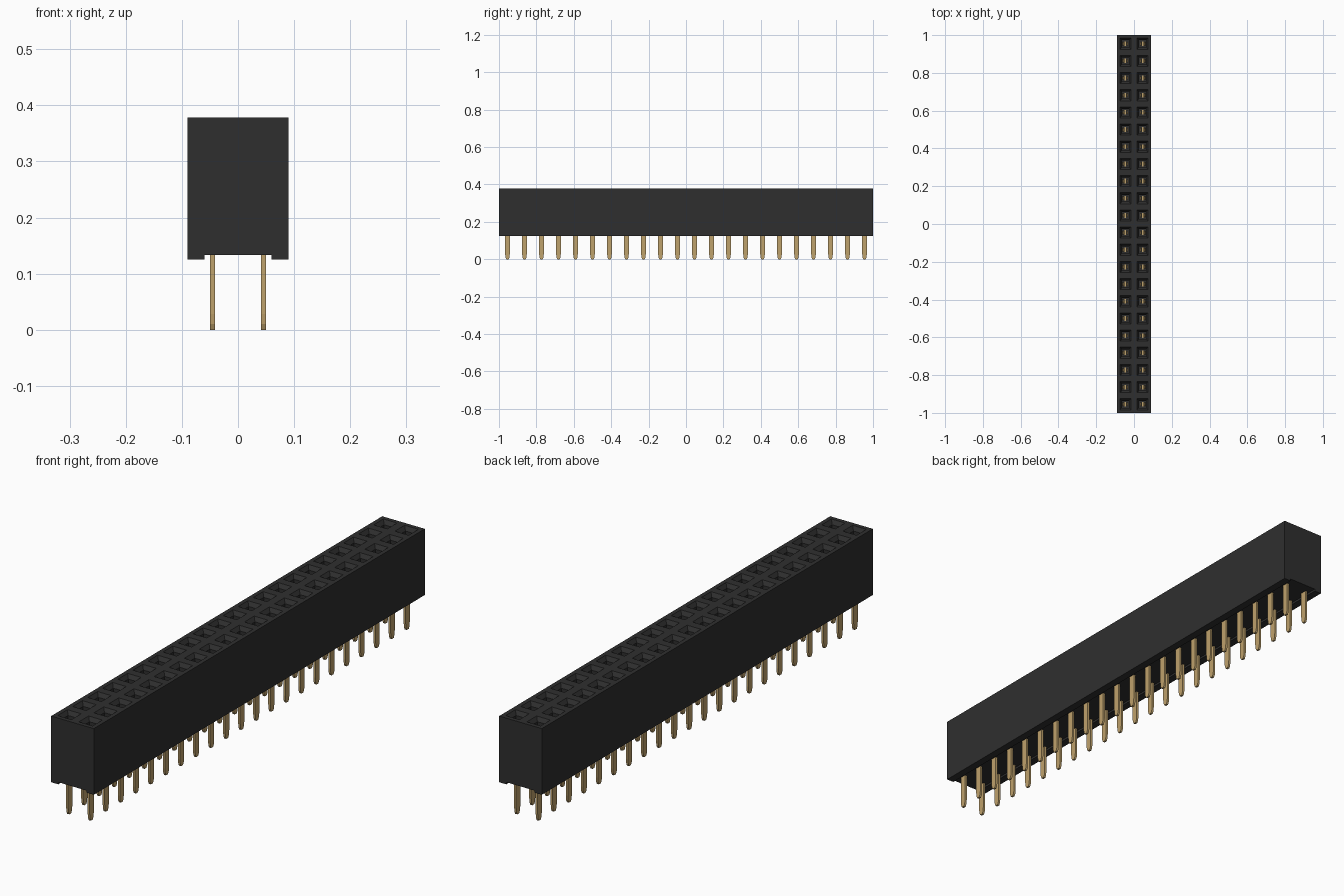
import bpy
import bmesh
from mathutils import Vector

cube = bpy.data.objects.get("Cube")
if cube:
    bpy.data.objects.remove(cube, do_unlink=True)

ROWS, PITCH = 22, 2 / 22
HALF_W = 0.09
BOTTOM, NOTCH, TOP = 0.125, 0.133, 0.378
WELL_FLOOR = 0.16
PIN_X = 0.0455


def material(name, rgb, rough, metal=0.0):
    m = bpy.data.materials.new(name)
    m.use_nodes = True
    m.diffuse_color = (*rgb, 1)
    node = m.node_tree.nodes["Principled BSDF"]
    node.inputs["Base Color"].default_value = (*rgb, 1)
    node.inputs["Roughness"].default_value = rough
    node.inputs["Metallic"].default_value = metal
    return m


BLACK = material("black plastic", (0.028, 0.028, 0.028), 0.6)
GOLD = material("gold metal", (0.52, 0.36, 0.15), 0.4)


def finish(name, bm, mat):
    mesh = bpy.data.meshes.new(name)
    bm.to_mesh(mesh)
    bm.free()
    mesh.materials.append(mat)
    obj = bpy.data.objects.new(name, mesh)
    bpy.context.collection.objects.link(obj)
    return obj


def prism(bm, outline, offset, cap_faces=True):
    """Extrude a closed outline along offset."""
    a = [bm.verts.new(p) for p in outline]
    b = [bm.verts.new(Vector(p) + Vector(offset)) for p in outline]
    n = len(a)
    faces = [bm.faces.new((a[i], a[(i + 1) % n], b[(i + 1) % n], b[i])) for i in range(n)]
    if cap_faces:
        faces += [bm.faces.new(a[::-1]), bm.faces.new(b)]
    bmesh.ops.recalc_face_normals(bm, faces=faces)
    return faces


# Housing: notched section run along the length, open at the top
bm = bmesh.new()
section = [(-HALF_W, TOP), (-HALF_W, BOTTOM), (-0.06, BOTTOM), (-0.06, NOTCH),
           (0.06, NOTCH), (0.06, BOTTOM), (HALF_W, BOTTOM), (HALF_W, TOP)]
shell = prism(bm, [(x, -1, z) for x, z in section], (0, 2, 0))
lid = [f for f in shell if f.calc_center_median().z > TOP - 0.001]
bmesh.ops.delete(bm, geom=lid, context='FACES_ONLY')

# Top deck: one cell per socket, each with a funnel mouth and a straight well
cells = []
for col in range(2):
    for row in range(ROWS):
        x0, x1 = (col - 1) * HALF_W, col * HALF_W
        y0, y1 = -1 + row * PITCH, -1 + (row + 1) * PITCH
        cells.append(bm.faces.new([bm.verts.new((x, y, TOP)) for x, y in
                                   ((x0, y0), (x1, y0), (x1, y1), (x0, y1))]))
bm.normal_update()
bmesh.ops.inset_individual(bm, faces=cells, thickness=0.016, use_even_offset=True)
bmesh.ops.inset_individual(bm, faces=cells, thickness=0.011, depth=-0.015, use_even_offset=True)
floors = bmesh.ops.extrude_discrete_faces(bm, faces=cells)["faces"]
for v in {v for f in floors for v in f.verts}:
    v.co.z = WELL_FLOOR
bmesh.ops.remove_doubles(bm, verts=bm.verts, dist=1e-5)
finish("socket_housing", bm, BLACK)

# Solder tails: thin flat blades with a rounded tip
pins = bmesh.new()
half = [(0.0125, WELL_FLOOR + 0.005), (0.0125, 0.028), (0.0105, 0.010), (0.006, 0.0)]
blade = half + [(-y, z) for y, z in reversed(half)]

# Contact springs: a facing pair of leaves inside each well
springs = bmesh.new()
leaf = [(0.012, WELL_FLOOR), (0.005, 0.315), (0.005, 0.335), (0.008, 0.345),
        (0.011, 0.345), (0.008, 0.335), (0.008, 0.315), (0.015, WELL_FLOOR)]

for side in (-1, 1):
    for row in range(ROWS):
        x, y = side * PIN_X, -1 + (row + 0.5) * PITCH
        prism(pins, [(x - 0.0043, y + dy, z) for dy, z in blade], (0.0086, 0, 0))
        for s in (-1, 1):
            prism(springs, [(x + s * dx, y - 0.009, z) for dx, z in leaf], (0, 0.018, 0))

finish("solder_pins", pins, GOLD)
finish("contact_springs", springs, GOLD)
